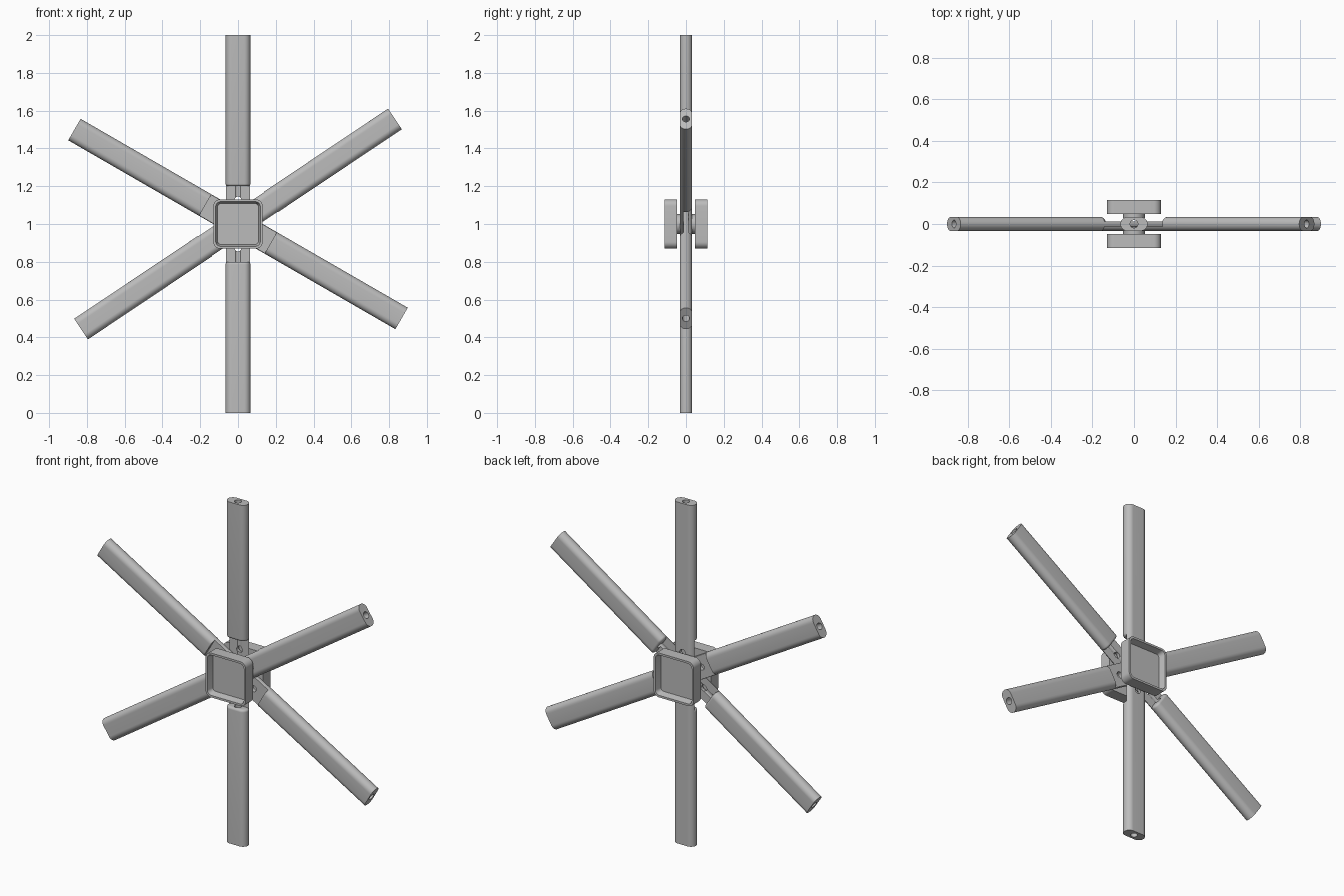
import bpy, bmesh
from math import sin, cos, asin, pi, radians
from mathutils import Matrix

cube = bpy.data.objects.get("Cube")
if cube:
    bpy.data.objects.remove(cube, do_unlink=True)

R = 0.033        # half thickness of a bar, also radius of its round edges
FLAT = 0.0325    # half width of the flat face
LAP = 0.013      # half thickness of the middle layer
NOTCH = 0.2      # half length of the lap notch
LIP = 0.014      # rounding of the notch shoulders
BORE = 0.019
HUB_Z = 1.0

grey = bpy.data.materials.new("mid grey")
grey.use_nodes = True
grey.diffuse_color = (0.5, 0.5, 0.5, 1)
grey.node_tree.nodes["Principled BSDF"].inputs["Base Color"].default_value = (0.5, 0.5, 0.5, 1)


def add_object(name, bm, matrix):
    bmesh.ops.recalc_face_normals(bm, faces=bm.faces)
    mesh = bpy.data.meshes.new(name)
    bm.to_mesh(mesh)
    bm.free()
    mesh.materials.append(grey)
    obj = bpy.data.objects.new(name, mesh)
    bpy.context.collection.objects.link(obj)
    obj.matrix_world = matrix
    return obj


def loft(name, rings, matrix):
    """Closed skin through equal-length rings of points."""
    bm = bmesh.new()
    loops = [[bm.verts.new(p) for p in ring] for ring in rings]
    n = len(loops[0])
    for a, b in zip(loops, loops[1:]):
        for i in range(n):
            j = (i + 1) % n
            bm.faces.new((a[i], a[j], b[j], b[i]))
    bm.faces.new(loops[0])
    bm.faces.new(loops[-1])
    return add_object(name, bm, matrix)


def section(z, y0, y1, inset=0.0, steps=14):
    """Round-edged bar section, limited to the layer y0..y1."""
    r = R - inset
    a0 = asin(max(-1, y0 / r))
    a1 = asin(min(1, y1 / r))
    arc = [a0 + (a1 - a0) * i / steps for i in range(steps + 1)]
    right = [(FLAT + r * cos(a), r * sin(a), z) for a in arc]
    return right + [(-x, y, z) for x, y, z in reversed(right)]


def cylinder(name, radius, depth, matrix):
    bm = bmesh.new()
    bmesh.ops.create_cone(bm, cap_ends=True, segments=32, radius1=radius,
                          radius2=radius, depth=depth)
    return add_object(name, bm, matrix)


def drill(obj, cutters):
    for cutter in cutters:
        mod = obj.modifiers.new("drill", "BOOLEAN")
        mod.operation = "DIFFERENCE"
        mod.solver = "EXACT"
        mod.object = cutter
    bpy.context.view_layer.update()
    graph = bpy.context.evaluated_depsgraph_get()
    mesh = bpy.data.meshes.new_from_object(obj.evaluated_get(graph))
    obj.modifiers.clear()
    obj.data = mesh


def build_bar(name, tilt, layer):
    """layer: -1 front lap, 0 middle lap, 1 back lap."""
    frame = Matrix.Translation((0, 0, HUB_Z)) @ Matrix.Rotation(radians(tilt), 4, "Y")
    across = Matrix.Rotation(pi / 2, 4, "X")
    bore = cylinder("bore_cutter", BORE, 2.2, frame)
    pins = [cylinder("pin_cutter", 0.018, 0.2,
                     frame @ Matrix.Translation((0, 0, s * 0.127)) @ across)
            for s in (-1, 1)]
    # lapped core: full length for outer layers, only the neck for the middle one
    if layer:
        y0, y1 = (LAP, R) if layer > 0 else (-R, -LAP)
        core = loft(name + "_core", [section(z, y0, y1) for z in (-1, 1)], frame)
        drill(core, pins + [bore])
        y0, y1 = (-R, LAP) if layer > 0 else (-LAP, R)
    else:
        core = loft(name + "_neck", [section(z, -LAP, LAP) for z in (-NOTCH, NOTCH)], frame)
        drill(core, pins)
        y0, y1 = -R, R
    # arms, with rounded shoulders where the notch is one-sided
    for s, end in ((1, "upper"), (-1, "lower")):
        rings = []
        if layer:
            for i in range(6):
                t = i / 6 * pi / 2
                rings.append(section(s * (NOTCH + LIP * (1 - cos(t))), y0, y1,
                                     LIP * (1 - sin(t))))
            rings.append(section(s * (NOTCH + LIP), y0, y1))
        else:
            rings.append(section(s * NOTCH, y0, y1))
        rings.append(section(s, y0, y1))
        drill(loft(f"{name}_{end}_arm", rings, frame), [bore])
    for cutter in pins + [bore]:
        bpy.data.objects.remove(cutter, do_unlink=True)


build_bar("vertical_bar", 0, 1)
build_bar("rising_bar", 56.2, -1)
build_bar("falling_bar", -60, 0)


def rounded_square(half, radius, y, steps=8):
    ring = []
    for quarter in range(4):
        mid = pi / 4 + quarter * pi / 2
        cx = (half - radius) * (1 if cos(mid) > 0 else -1)
        cz = (half - radius) * (1 if sin(mid) > 0 else -1)
        for i in range(steps + 1):
            a = quarter * pi / 2 + i / steps * pi / 2
            ring.append((cx + radius * cos(a), y, cz + radius * sin(a)))
    return ring


# square cups and the round plugs that hold them
centre = Matrix.Translation((0, 0, HUB_Z))
for s, side in ((-1, "front"), (1, "back")):
    loft(side + "_cup", [rounded_square(0.13, 0.035, s * 0.047),
                         rounded_square(0.13, 0.035, s * 0.115),
                         rounded_square(0.118, 0.025, s * 0.115),
                         rounded_square(0.108, 0.018, s * 0.078)], centre)
    cylinder(side + "_plug", 0.052, 0.024,
             Matrix.Translation((0, s * 0.04, HUB_Z)) @ Matrix.Rotation(pi / 2, 4, "X"))

# smooth shading with sharp edges kept
bpy.ops.object.select_all(action="DESELECT")
for obj in bpy.context.collection.objects:
    if obj.type == "MESH":
        obj.select_set(True)
        bpy.context.view_layer.objects.active = obj
bpy.ops.object.shade_smooth_by_angle(angle=radians(30))
